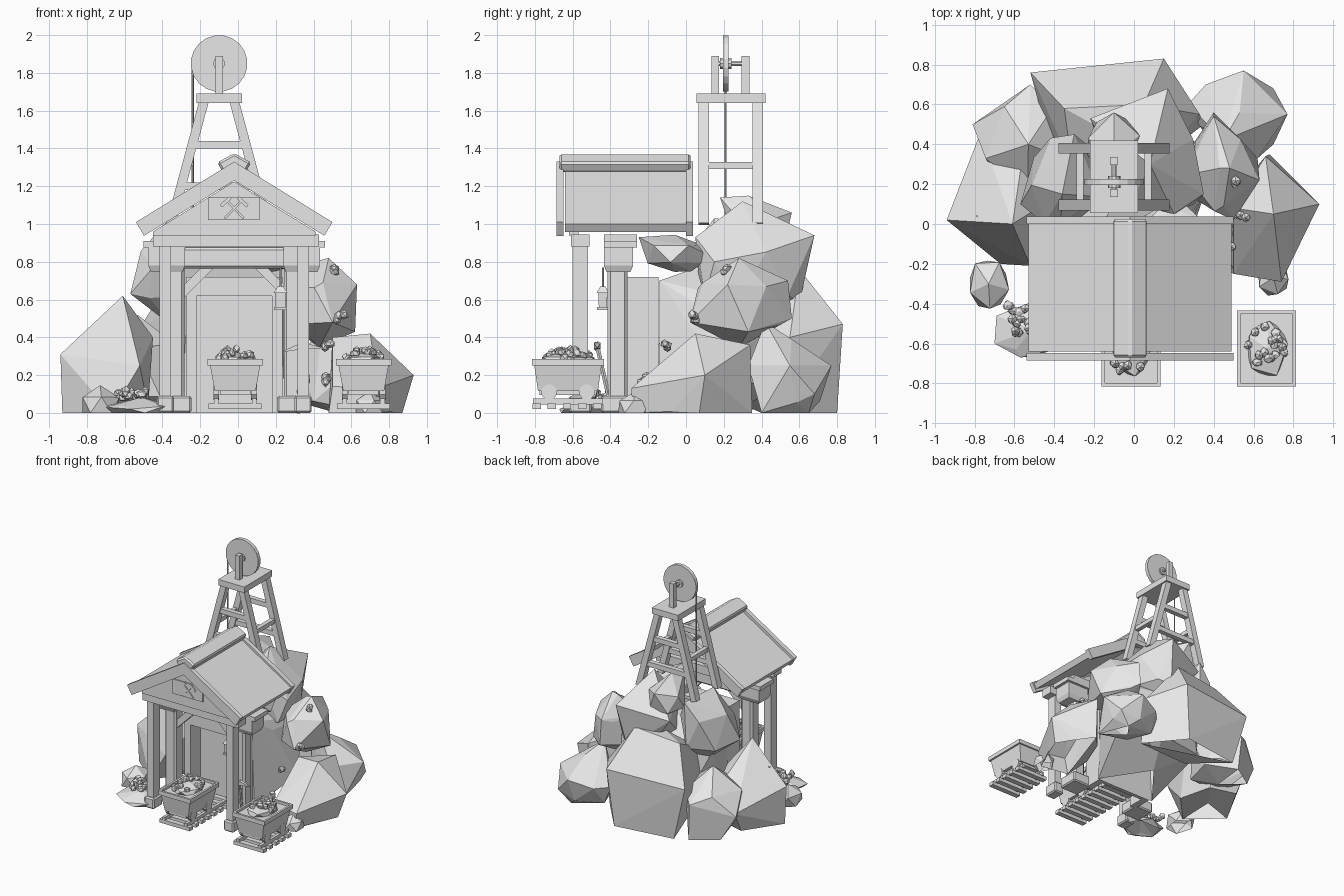
import bpy, bmesh, math, random
from mathutils import Vector, Matrix

if "Cube" in bpy.data.objects:
    bpy.data.objects.remove(bpy.data.objects["Cube"])
random.seed(4)
MID = -0.02  # centre line of the shed

grey = bpy.data.materials.new("plain grey")
grey.use_nodes = True
COLOUR = (0.8, 0.8, 0.8, 1)
grey.diffuse_color = COLOUR
grey.node_tree.nodes["Principled BSDF"].inputs["Base Color"].default_value = COLOUR


def finish(name, bm, bevel=0):
    mesh = bpy.data.meshes.new(name)
    bm.to_mesh(mesh)
    bm.free()
    mesh.materials.append(grey)
    ob = bpy.data.objects.new(name, mesh)
    bpy.context.scene.collection.objects.link(ob)
    if bevel:
        mod = ob.modifiers.new("chamfer", 'BEVEL')
        mod.width, mod.segments = bevel, 1
    return ob


def box(name, x, y, z, taper=(1, 1), bevel=0):
    """Box from (low, high) ranges; taper scales the bottom face in x and y."""
    bm = bmesh.new()
    bmesh.ops.create_cube(bm, size=1)
    for v in bm.verts:
        kx, ky = taper if v.co.z < 0 else (1, 1)
        v.co = Vector((sum(x) / 2 + v.co.x * kx * (x[1] - x[0]),
                       sum(y) / 2 + v.co.y * ky * (y[1] - y[0]),
                       sum(z) / 2 + v.co.z * (z[1] - z[0])))
    return finish(name, bm, bevel)


def beam(name, a, b, w, d=None, sides=4, tip=1):
    """Straight bar between two points; tip scales the far end."""
    a, b = Vector(a), Vector(b)
    bm = bmesh.new()
    r = 0.5 / math.cos(math.pi / sides)
    bmesh.ops.create_cone(bm, cap_ends=True, segments=sides, radius1=r,
                          radius2=r * tip, depth=(b - a).length)
    bm.transform(Matrix.Rotation(math.pi / sides, 4, 'Z'))
    bm.transform(Matrix.Diagonal((w, d or w, 1, 1)))
    axis = (b - a).normalized()
    side = Vector((0, 1, 0)) if abs(axis.y) < 0.9 else Vector((0, 0, 1))
    u = side.cross(axis).normalized()
    rot = Matrix((u, axis.cross(u), axis)).transposed().to_4x4()
    bm.transform(Matrix.Translation((a + b) / 2) @ rot)
    return finish(name, bm)


def prism(name, pts, y0, y1, bevel=0):
    """Profile in x and z, extruded along y."""
    bm = bmesh.new()
    face = bm.faces.new([bm.verts.new((x, y0, z)) for x, z in pts])
    ext = bmesh.ops.extrude_face_region(bm, geom=[face])
    moved = [g for g in ext["geom"] if isinstance(g, bmesh.types.BMVert)]
    bmesh.ops.translate(bm, verts=moved, vec=(0, y1 - y0, 0))
    bmesh.ops.recalc_face_normals(bm, faces=bm.faces)
    return finish(name, bm, bevel)


def chevron(name, w, top, eave, t, y0, y1, bevel=0):
    half = [(w, eave), (w - t / 2, eave - t * .85)]
    pts = ([(0, top)] + half + [(0, top - t * 1.17)]
           + [(-x, z) for x, z in reversed(half)])
    return prism(name, [(MID + x, z) for x, z in pts], y0, y1, bevel)


def rock(name, centre, radii, peaks=(), jitter=.08):
    """Faceted boulder: rough icosahedron hulled with its corner peaks, open at the ground."""
    bm = bmesh.new()
    bmesh.ops.create_icosphere(bm, subdivisions=1, radius=1)
    bm.transform(Matrix.Rotation(random.uniform(0, 6), 4, 'Z'))
    pts = [Vector(c + r * p * random.uniform(1 - jitter, 1 + jitter)
                  for c, r, p in zip(centre, radii, v.co)) for v in bm.verts]
    bm.free()
    bm = bmesh.new()
    for p in pts + [Vector(q) for q in peaks]:
        bm.verts.new((p.x, p.y, max(p.z, 0)))
    hull = bmesh.ops.convex_hull(bm, input=bm.verts)
    loose = {g for g in hull["geom_interior"] + hull["geom_unused"]
             if isinstance(g, bmesh.types.BMVert)}
    bmesh.ops.delete(bm, geom=list(loose), context='VERTS')
    bmesh.ops.recalc_face_normals(bm, faces=bm.faces)
    ground = [f for f in bm.faces if all(v.co.z < .001 for v in f.verts)]
    bmesh.ops.delete(bm, geom=ground, context='FACES')
    bmesh.ops.dissolve_limit(bm, angle_limit=.05, verts=bm.verts, edges=bm.edges)
    return finish(name, bm)


def pebbles(name, centre, spread, count, size=.025):
    for i in range(count):
        p = [c + random.uniform(-s, s) for c, s in zip(centre, spread)]
        rock(f"{name}_{i}", p, [size] * 3, jitter=.25)


# Rock mound
rock("rock_left_front", (-.66, .12, .14), (.22, .28, .26),
     [(-.61, 0, .62), (-.94, .02, .31), (-.93, .03, 0), (-.67, -.2, 0),
      (-.52, -.21, .25), (-.77, .46, .2), (-.45, .1, .4), (-.55, .4, .3)])
rock("rock_left_back", (-.53, .4, .22), (.24, .27, .3),
     [(-.81, .5, .2), (-.52, .7, .3), (-.7, .55, 0), (-.5, .68, 0)])
rock("rock_back", (-.13, .46, .4), (.34, .27, .36),
     [(-.52, .76, .45), (.15, .83, .47), (.1, .8, 0), (-.4, .73, 0), (.05, .6, .76),
      (-.35, .58, .72), (.35, .5, 0), (.33, .55, .4)])
rock("rock_upper", (.09, .33, .74), (.24, .27, .27),
     [(.17, .68, .94), (.35, .15, .8), (.08, .3, 1.12), (.12, .6, .58), (.2, .05, .93),
      (.3, .1, .62), (-.22, .53, .85)])
rock("rock_summit", (-.1, .4, .96), (.16, .15, .13),
     [(-.1, .33, 1.15), (-.1, .56, 1.06), (-.12, .18, 1.14)])
rock("rock_upper_left", (-.34, .23, .73), (.21, .24, .27),
     [(-.57, .1, .63), (-.3, .45, 1), (-.36, .15, 1.03), (-.45, 0, .77)])
rock("rock_right_back", (.52, .54, .15), (.22, .2, .2),
     [(.45, .42, .48), (.53, .56, .39), (.55, .77, .25), (.77, .55, .25), (.7, .4, 0),
      (.62, .33, .25), (.7, .68, .1), (.6, .65, 0), (.27, .6, .2), (.36, .7, .2)])
rock("rock_right", (.66, .03, .1), (.2, .26, .22),
     [(.93, .1, .2), (.87, .07, 0), (.5, .08, .4), (.7, .05, .42), (.66, .34, .36),
      (.68, .35, 0), (.74, -.29, .13), (.72, -.28, 0), (.5, -.25, .14), (.48, -.24, 0)])
rock("rock_right_middle", (.43, .28, .57), (.18, .24, .22),
     [(.63, .22, .68), (.48, .28, .82), (.62, .33, .43), (.4, .54, .7), (.4, .56, .5),
      (.5, .02, .48), (.45, .09, .69)])
rock("rock_under_roof", (.18, -.06, .84), (.2, .17, .1),
     [(.2, -.25, .93), (.22, .13, .83), (.2, .03, .75)])
rock("rock_core", (0, .24, .36), (.44, .32, .45),
     [(.22, -.14, .7), (-.26, -.14, .7), (.25, -.14, 0), (-.3, -.14, 0)])
rock("boulder_left", (-.73, -.3, .04), (.11, .14, .1))
rock("boulder_front", (-.51, -.53, 0), (.19, .14, .08),
     [(-.7, -.6, .03), (-.57, -.67, .02), (-.69, -.46, .04)])
rock("boulder_right", (.7, -.27, .03), (.09, .1, .08))
pebbles("ore_heap", (-.55, -.47, .1), (.09, .08, .02), 16)
for spot in [(-.76, .02, .41), (-.56, -.09, .33), (.51, .21, .75),
             (.54, .03, .5), (.47, -.1, .35), (.46, -.22, .18)]:
    pebbles("ore_on_rock", spot, (.02, .02, .02), 3)

# Mine entrance
for s in (-1, 1):
    box("entrance_wall", sorted((MID + s * .2, MID + s * .255)), (-.31, -.145), (0, .72))
box("entrance_top", (-.22, .18), (-.31, -.145), (.62, .72))
box("entrance_back", (-.22, .18), (-.175, -.145), (0, .62))

# Shed posts, braces and beams
for s in (-1, 1):
    xf, xr = MID + s * .365, MID + s * .315
    box("front_post", (xf - .03, xf + .03), (-.6, -.52), (.05, .88))
    box("front_post_base", (xf - .045, xf + .045), (-.62, -.5), (0, .09), bevel=.01)
    box("rear_post", (xr - .052, xr + .052), (-.415, -.31), (.05, .78), bevel=.015)
    box("rear_post_base", (xr - .088, xr + .088), (-.45, -.275), (0, .09), bevel=.01)
    cap = sorted((MID + s * .455, MID + s * .26))
    box("post_capital", cap, (-.435, -.28), (.78, .875))
    box("post_capital_foot", cap, (-.435, -.28), (.745, .78), taper=(.85, .8))
    beam("brace", (MID + s * .3, -.37, .61), (MID + s * .12, -.37, .79), .05)
box("lintel", (-.33, .29), (-.415, -.31), (.765, .875), bevel=.012)
box("rear_beam", (-.5, .46), (-.435, -.26), (.875, .91))
box("rear_beam_top", (-.44, .4), (-.435, -.26), (.91, .945))
box("front_beam", (-.45, .43), (-.61, -.51), (.88, .945))

# Roof with gable, plaque and crossed tools
chevron("roof_panels", .51, 1.31, 1.0, .05, -.64, 0)
for y in (-.685, 0):
    chevron("barge_board", .52, 1.33, 1.01, .085, y, y + .037)
chevron("ridge_cap", .09, 1.375, 1.325, .065, -.67, .025, .012)
prism("gable_wall", [(-.45, .94), (.41, .94), (.41, .96), (MID, 1.225), (-.45, .96)], -.62, -.57)
box("plaque", (-.16, .115), (-.629, -.62), (1.02, 1.14))
for s in (-1, 1):
    beam("tool_handle", (MID - s * .05, -.632, 1.03), (MID + s * .045, -.632, 1.13), .012, .01)
    beam("tool_head", (MID + s * .02, -.632, 1.14), (MID + s * .07, -.632, 1.095), .018, .01)

# Winding tower
CX = -.1
for y in (.095, .38):
    for s in (-1, 1):
        beam("tower_leg", (CX + s * .255, y, 1.0), (CX + s * .08, y, 1.65), .05, .055)
    for z in (1.2, 1.42):
        w = .255 - (z - 1) * .27
        beam("tower_crossbar", (CX - w, y, z), (CX + w, y, z), .04)
for s in (-1, 1):
    w = .255 - .31 * .27
    beam("tower_side_bar", (CX + s * w, .1, 1.31), (CX + s * w, .38, 1.31), .035)
box("tower_platform", (-.22, .02), (.055, .42), (1.64, 1.69))
for y in (.155, .315):
    box("wheel_support", (CX - .02, CX + .02), (y - .02, y + .02), (1.69, 1.89))
beam("winding_wheel", (CX, .195, 1.85), (CX, .225, 1.85), .296, sides=20)
beam("wheel_hub", (CX, .18, 1.85), (CX, .24, 1.85), .06, sides=10)
beam("wheel_axle", (CX, .14, 1.85), (CX, .33, 1.85), .025, sides=8)
beam("rope", (-.24, .21, 1.85), (-.24, .21, 1.0), .01, sides=6)


# Carts on their tracks
def cart(x, track_end):
    y = -.625
    box("cart_body", (x - .135, x + .135), (y - .18, y + .18), (.115, .265), taper=(.8, .88))
    for s in (-1, 1):
        box("cart_rim_side", sorted((x + s * .13, x + s * .147)), (y - .19, y + .19), (.25, .285))
        box("cart_rim_end", (x - .13, x + .13), sorted((y + s * .173, y + s * .19)), (.25, .285))
        box("rail", (x + s * .1 - .012, x + s * .1 + .012), (-.81, track_end), (.045, .075))
        for t in (-.1, .1):
            beam("cart_wheel", (x + s * .085, y + t, .11), (x + s * .115, y + t, .11), .08, sides=10)
    box("cart_chassis", (x - .08, x + .08), (y - .15, y + .15), (.095, .13))
    for i in range(round((track_end + .81) / .08)):
        t = -.79 + i * .08
        box("sleeper", (x - .14, x + .14), (t - .022, t + .022), (.02, .05))
    rock("ore_mound", (x, y, .27), (.115, .16, .055))
    for i in range(16):
        u, a = math.sqrt(random.random()), random.uniform(0, 6.28)
        p = (x + .1 * u * math.cos(a), y + .14 * u * math.sin(a), .335 - .05 * u * u)
        pebbles("ore", p, (0, 0, .005), 1)


cart(-.015, -.15)
cart(.665, -.44)

# Hanging lantern
LX, LY = .225, -.44
box("lantern_glass", (LX - .028, LX + .028), (LY - .024, LY + .024), (.56, .64), taper=(.9, .9))
box("lantern_base", (LX - .034, LX + .034), (LY - .03, LY + .03), (.545, .56))
beam("lantern_cap", (LX, LY, .635), (LX, LY, .67), .075, .065, tip=.4)
beam("lantern_hook", (LX, LY, .66), (LX, LY, .77), .01, sides=6)

# Leaning pickaxe
beam("pick_handle", (.32, -.39, 0), (.34, -.475, .375), .022, sides=6)
for s in (-1, 1):
    beam("pick_head", (.34, -.47, .355), (.34 + s * .1, -.47, .335 + s * .01), .035, tip=.15)
